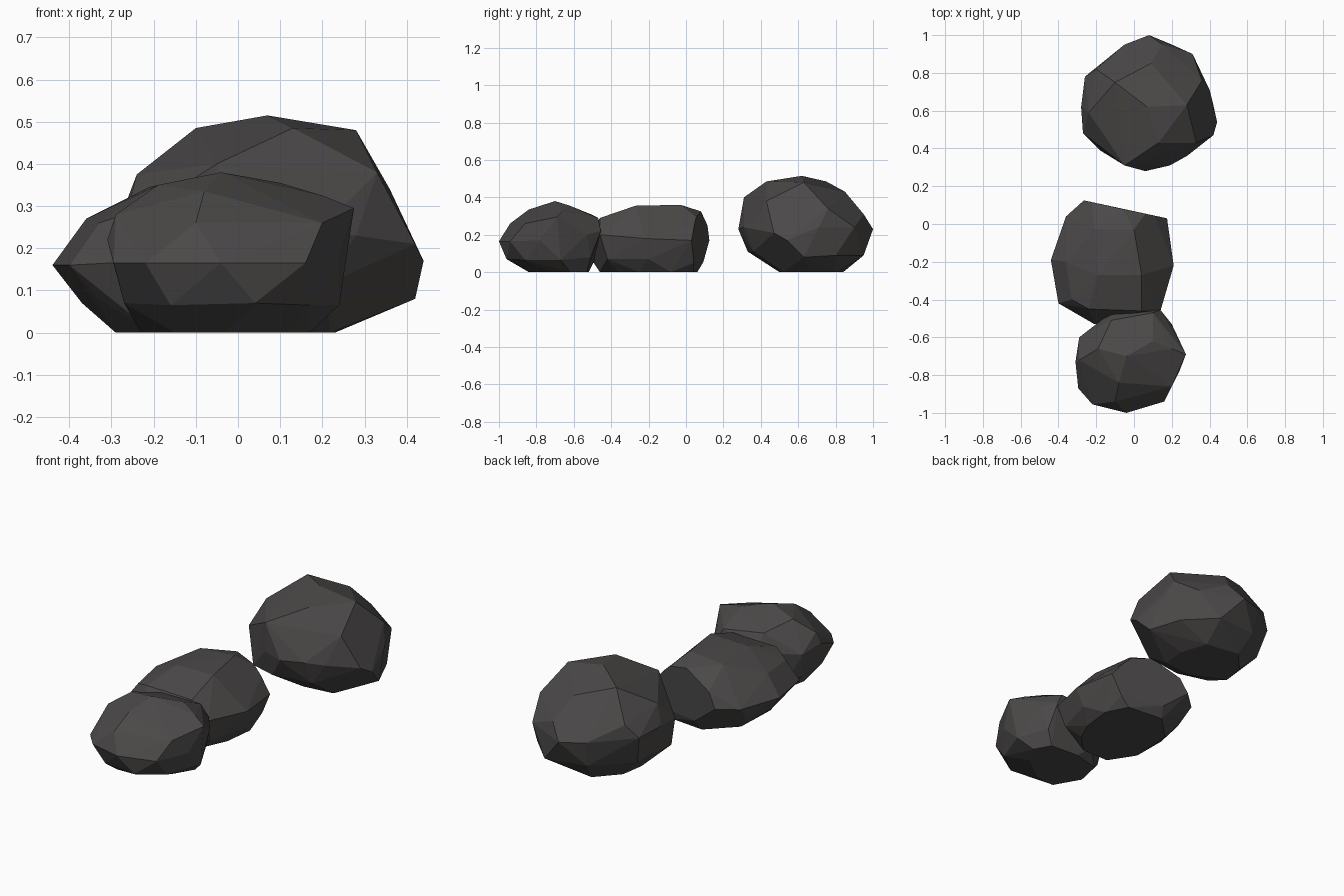
import bpy
import bmesh
from mathutils import Vector

# Remove the default cube only
default_cube = bpy.data.objects.get("Cube")
if default_cube:
    bpy.data.objects.remove(default_cube, do_unlink=True)

# Single dark stone colour
stone = bpy.data.materials.new("dark_stone")
stone.use_nodes = True
stone_colour = (0.07, 0.066, 0.065, 1.0)
stone.diffuse_color = stone_colour
shader = next(n for n in stone.node_tree.nodes if n.type == "BSDF_PRINCIPLED")
shader.inputs["Base Color"].default_value = stone_colour
shader.inputs["Roughness"].default_value = 0.9

CENTIMETRE = 0.01


def make_rock(name, crown, waist, lower, base):
    """Wrap a faceted shell around crown, waist and lower corners and a flat base outline."""
    corners = crown + waist + lower + [(x, y, 0) for x, y in base]

    bm = bmesh.new()
    for corner in corners:
        bm.verts.new(Vector(corner) * CENTIMETRE)
    hull = bmesh.ops.convex_hull(bm, input=bm.verts[:], use_existing_faces=False)
    loose = {e for e in hull["geom_interior"] + hull["geom_unused"]
             if isinstance(e, bmesh.types.BMVert)}
    bmesh.ops.delete(bm, geom=list(loose), context="VERTS")

    # Merge nearly level triangles into broad chipped facets
    bmesh.ops.dissolve_limit(bm, angle_limit=0.06, verts=bm.verts[:], edges=bm.edges[:])
    bmesh.ops.recalc_face_normals(bm, faces=bm.faces[:])

    mesh = bpy.data.meshes.new(name)
    bm.to_mesh(mesh)
    bm.free()
    mesh.materials.append(stone)
    rock = bpy.data.objects.new(name, mesh)
    bpy.context.collection.objects.link(rock)
    return rock


# Large rounded boulder at the back
make_rock(
    "back_boulder",
    crown=[(7, 62, 51.5), (-10, 75, 48.5), (28, 63, 48), (13, 43, 48.5), (9, 85, 43),
           (-24, 59, 37.5), (-5, 31, 40), (33, 43, 38), (36, 76, 34), (15, 95, 31),
           (-20, 82, 33)],
    waist=[(8, 100, 23), (31, 90, 24), (40, 71, 24), (44, 54, 17), (42, 47, 21),
           (28, 36, 23), (19, 31, 24), (6, 28, 23), (-5, 31, 24), (-19, 41, 25),
           (-27, 48, 26), (-28, 62, 27), (-26, 78, 26), (-5, 95, 24)],
    lower=[(42, 63, 8), (20, 95, 9), (-2, 33, 11), (-18, 39, 10), (-24, 47, 10),
           (20, 36, 11), (-22, 74, 10), (-4, 92, 10), (35, 80, 9)],
    base=[(22, 52), (5, 50), (-14, 59), (-12, 72), (-1, 84), (18, 81), (23, 66)],
)

# Middle boulder with a steep right side and one flat sheared end
make_rock(
    "middle_boulder",
    crown=[(0, -3, 36), (4, -27, 35.5), (-21, -3, 34.5), (-19, -27, 35),
           (-6, 8, 32.5), (6, 5.5, 29.5), (11, 4.4, 25), (-22, 11.5, 25),
           (-36, -20, 27), (-33, -40, 26), (-24, -45, 29), (4, -46, 29)],
    waist=[(-26.5, 12.5, 17), (17.5, 3, 17), (21, -22, 18), (14, -46, 20),
           (-2, -52, 17), (-21, -53, 17), (-40, -42, 16), (-44, -19, 16), (-36, 4, 16)],
    lower=[(-34, -4, 8), (-37, -22, 7), (-33, -40, 8), (-12, 9.3, 5.5), (12, 4.2, 5),
           (18, -20, 7), (12, -42, 7), (-12, -50, 6)],
    base=[(13, -8), (11, -25), (6, -36), (-4, -46), (-20, -46),
          (-29, -32), (-28, -8), (-14, 6), (7, 4)],
)

# Small boulder at the front, leaning on the middle one
make_rock(
    "front_boulder",
    crown=[(-4, -70, 38), (-19, -66, 35), (10, -62, 35.5), (-8, -84, 33.5),
           (20, -66, 32.5), (27.5, -69, 29.5), (20, -86, 26), (-10, -94, 26),
           (-29, -72, 28), (10, -47, 29), (-12, -51, 31)],
    waist=[(-4, -100, 16.5), (16, -94, 16.5), (24, -78, 17), (24, -66, 17), (20, -53, 20),
           (14, -45.5, 22), (-11, -46, 22), (-29, -60, 20), (-31, -73, 22),
           (-29.5, -87, 16.5), (-22, -95.5, 16.5)],
    lower=[(-27, -80, 7), (-16, -93, 6.5), (4, -96, 7), (17, -86, 6.5), (24, -67, 6.5),
           (16, -51, 8), (-12, -49, 6), (-27, -62, 7)],
    base=[(-23, -70), (-15, -84), (-3, -83), (11, -72), (17, -62), (12, -53),
          (-5, -52), (-20, -56)],
)
